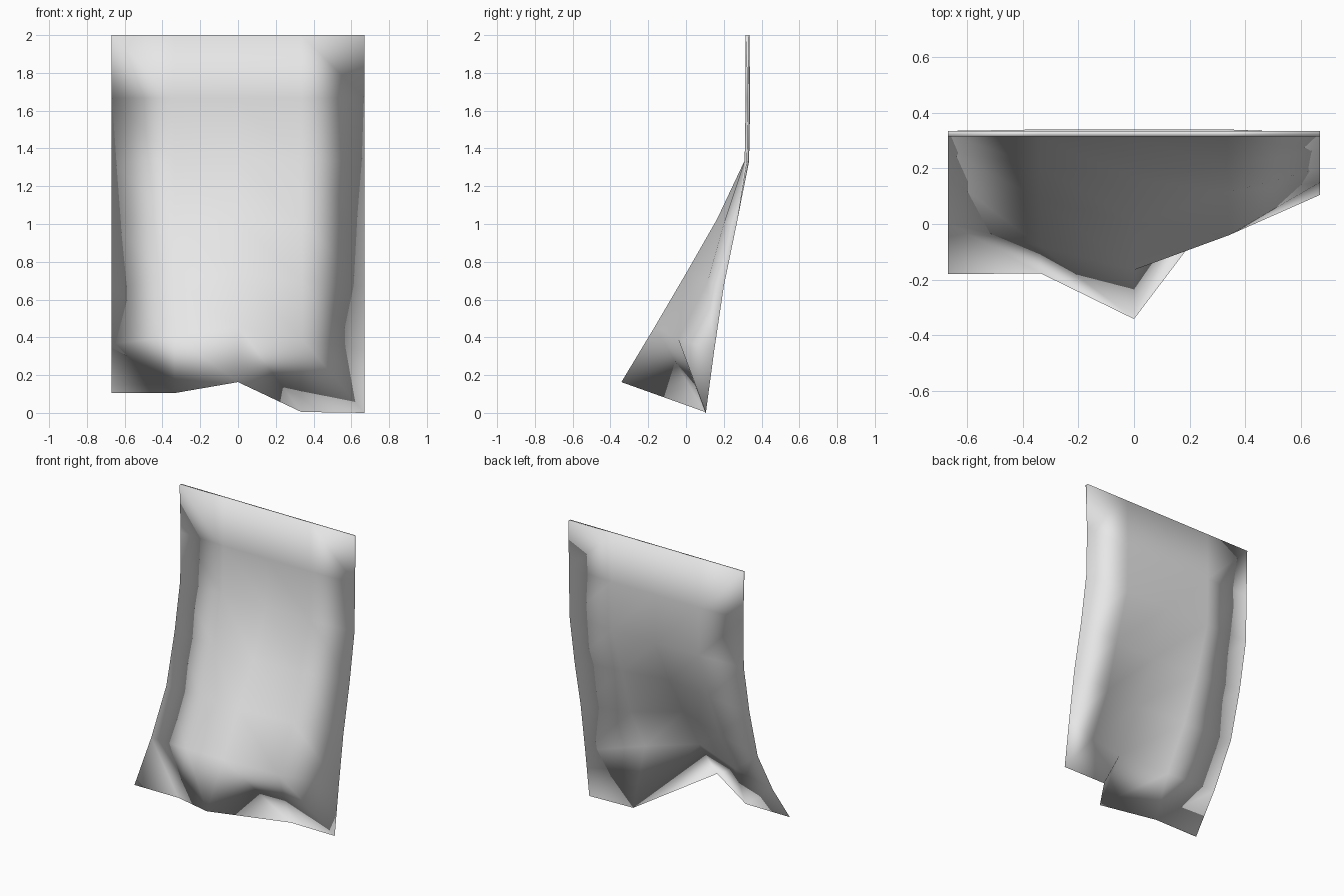
import bpy, bmesh
from mathutils import Vector

if "Cube" in bpy.data.objects:
    bpy.data.objects.remove(bpy.data.objects["Cube"])

# Cloth columns from left to right: (y, z) of each row from top to hem
XS = [-0.67, -0.335, 0.0, 0.335, 0.67]
TOP = [(0.325, 2.0), (0.328, 1.667), (0.322, 1.333)]
LOWER = [
    [(0.26, 1.0), (0.17, 0.66), (0.005, 0.365), (-0.178, 0.105)],
    [(0.22, 1.01), (0.10, 0.70), (-0.07, 0.40), (-0.178, 0.105)],
    [(0.175, 1.02), (0.015, 0.74), (-0.155, 0.45), (-0.342, 0.163)],
    [(0.215, 1.01), (0.125, 0.69), (-0.03, 0.39), (0.10, 0.005)],
    [(0.268, 1.0), (0.2, 0.67), (0.15, 0.335), (0.105, 0.0)],
]
THICK = 0.012      # half thickness in the middle; sheets meet at sides and hem
TOP_THICK = 0.01   # half thickness of the collar edge

cols = [[Vector((x, y, z)) for y, z in TOP + low] for x, low in zip(XS, LOWER)]
NC, NR = len(cols), len(cols[0])
bm = bmesh.new()
rim = {}


def sheet(side):
    """One face of the cape; side is -1 for front, 1 for back."""
    grid = {}
    for c in range(NC):
        for r in range(NR):
            p = cols[c][r]
            if r == 0:
                grid[c, r] = bm.verts.new(p + Vector((0, TOP_THICK * side, 0)))
            elif (c, r) == (0, NR - 1):
                grid[c, r] = bm.verts.new(p + Vector((0, 0.002 * side, 0)))
            elif c in (0, NC - 1) or r == NR - 1:
                if (c, r) not in rim:
                    rim[c, r] = bm.verts.new(p)
                grid[c, r] = rim[c, r]
            else:
                across = cols[c + 1][r] - cols[c - 1][r]
                down = cols[c][r + 1] - cols[c][r - 1]
                n = down.cross(across).normalized()
                if n.y < 0:
                    n.negate()
                grid[c, r] = bm.verts.new(p + n * THICK * side)
    for c in range(NC - 1):
        for r in range(NR - 1):
            a, b = grid[c, r], grid[c + 1, r]
            d, e = grid[c, r + 1], grid[c + 1, r + 1]
            if (c, r) == (0, NR - 2):  # folded hem corner
                tris = [(a, d, e), (a, e, b)]
            else:
                tris = [(a, d, e), (a, e, b)]
            if (c, r) == (0, NR - 2):
                tris = [(a, d, e), (a, e, b)]
            for t in tris:
                bm.faces.new(t if side < 0 else t[::-1])
    return grid


front = sheet(-1)
back = sheet(1)

# Collar edge and the slivers that close its ends
for c in range(NC - 1):
    bm.faces.new((front[c, 0], front[c + 1, 0], back[c + 1, 0], back[c, 0]))
bm.faces.new((front[0, 0], back[0, 0], rim[0, 1]))
bm.faces.new((back[NC - 1, 0], front[NC - 1, 0], rim[NC - 1, 1]))

# Sliver sides of the loose hem corner
f, b = front[0, NR - 1], back[0, NR - 1]
bm.faces.new((f, rim[0, NR - 2], b))
bm.faces.new((b, rim[1, NR - 1], f))

# Cape object, smooth all over
mesh = bpy.data.meshes.new("cape")
for face in bm.faces:
    face.smooth = True
bm.to_mesh(mesh)
bm.free()
cape = bpy.data.objects.new("cape", mesh)
bpy.context.collection.objects.link(cape)

cloth = bpy.data.materials.new("pale grey cloth")
cloth.diffuse_color = (0.8, 0.8, 0.8, 1.0)
cloth.use_nodes = True
cloth.node_tree.nodes["Principled BSDF"].inputs["Base Color"].default_value = cloth.diffuse_color
mesh.materials.append(cloth)
